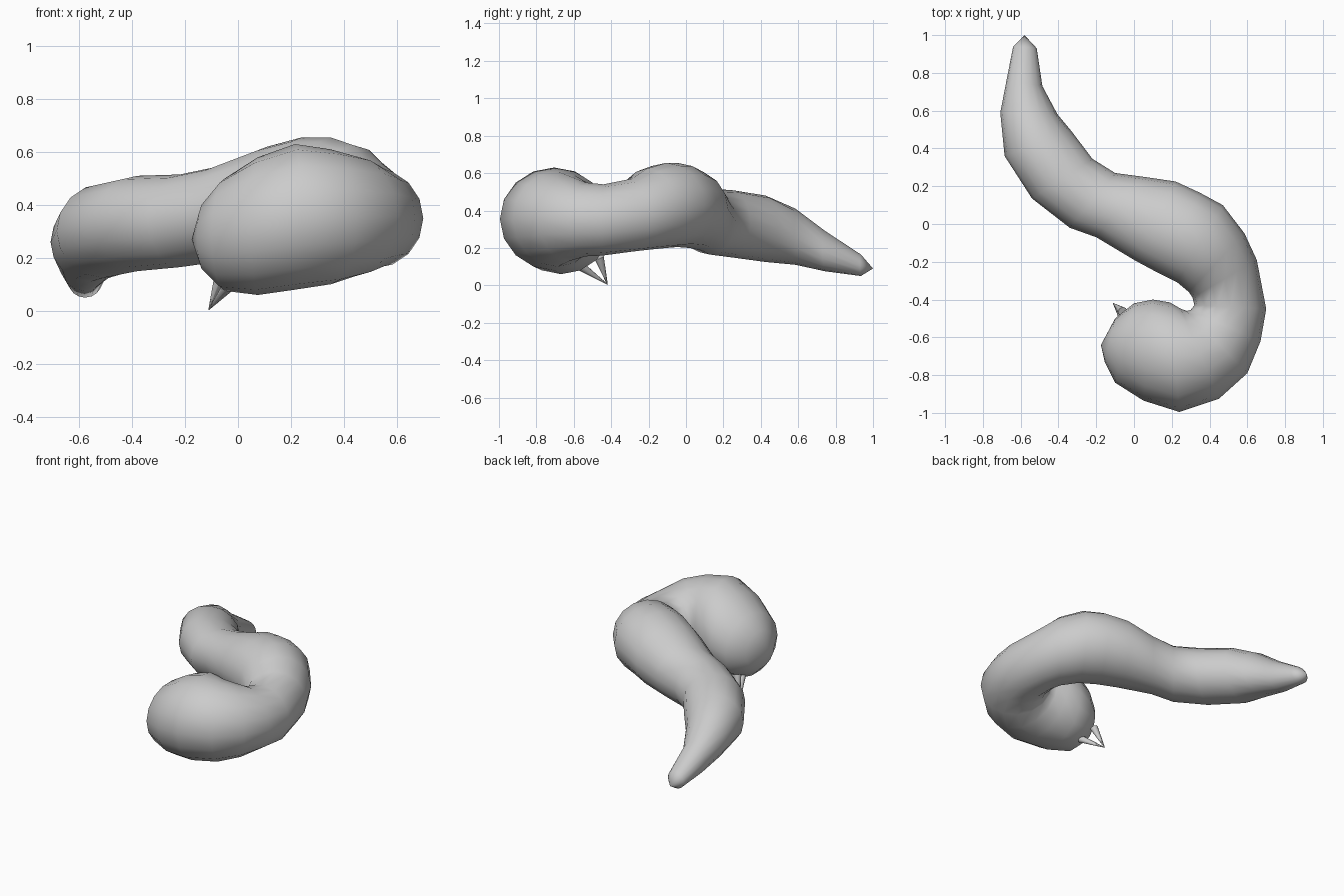
import bpy, bmesh, math
from mathutils import Vector

if "Cube" in bpy.data.objects:
    bpy.data.objects.remove(bpy.data.objects["Cube"])

SIDES = 16

def finish(bm, name, angle):
    bmesh.ops.recalc_face_normals(bm, faces=bm.faces)
    me = bpy.data.meshes.new(name)
    bm.to_mesh(me)
    bm.free()
    ob = bpy.data.objects.new(name, me)
    bpy.context.collection.objects.link(ob)
    bpy.ops.object.select_all(action='DESELECT')
    ob.select_set(True)
    bpy.context.view_layer.objects.active = ob
    bpy.ops.object.shade_smooth_by_angle(angle=math.radians(angle))
    return ob

def loft(name, rings, start, end):
    bm = bmesh.new()
    loops = []
    for lx, ly, rx, ry, lo, hi in rings:
        c = Vector(((lx + rx) / 2, (ly + ry) / 2, (lo + hi) / 2))
        h = Vector(((rx - lx) / 2, (ry - ly) / 2, 0))
        v = Vector((0, 0, (hi - lo) / 2))
        loops.append([bm.verts.new(c + h * math.cos(a) + v * math.sin(a))
                      for a in (2 * math.pi * i / SIDES for i in range(SIDES))])
    for a, b in zip(loops, loops[1:]):
        for i in range(SIDES):
            j = (i + 1) % SIDES
            bm.faces.new((a[i], a[j], b[j], b[i]))
    for point, ring in ((start, loops[0]), (end, loops[-1])):
        tip = bm.verts.new(point)
        for i in range(SIDES):
            bm.faces.new((tip, ring[i], ring[(i + 1) % SIDES]))
    return finish(bm, name, 80)

def spike(name, base, tip, radius):
    base, tip = Vector(base), Vector(tip)
    bm = bmesh.new()
    bmesh.ops.create_cone(bm, cap_ends=True, segments=8, radius1=radius,
                          radius2=0.002, depth=(tip - base).length)
    bmesh.ops.rotate(bm, verts=bm.verts,
                     matrix=(tip - base).to_track_quat('Z', 'Y').to_matrix())
    bmesh.ops.translate(bm, verts=bm.verts, vec=(base + tip) / 2)
    return finish(bm, name, 50)

# Curled body, tail to head: inner edge xy, outer edge xy, bottom, top
body = [
    (-.64, .94, -.515, .93, .05, .165),
    (-.675, .76, -.485, .73, .075, .29),
    (-.708, .59, -.405, .58, .11, .41),
    (-.685, .36, -.33, .49, .125, .48),
    (-.54, .135, -.22, .345, .15, .51),
    (-.34, -.02, -.10, .27, .165, .515),
    (-.20, -.07, .05, .25, .185, .545),
    (0, -.19, .22, .225, .20, .62),
    (.13, -.26, .35, .165, .205, .655),
    (.23, -.31, .47, .10, .20, .655),
    (.29, -.36, .585, -.05, .19, .625),
    (.31, -.39, .65, -.19, .18, .57),
    (.32, -.43, .70, -.45, .16, .54),
    (.30, -.455, .67, -.62, .155, .55),
    (.28, -.46, .60, -.79, .13, .585),
    (.25, -.45, .45, -.925, .10, .61),
    (.19, -.415, .24, -.995, .08, .63),
    (.10, -.40, .05, -.935, .06, .58),
    (0, -.42, -.10, -.84, .075, .50),
    (-.10, -.50, -.155, -.73, .15, .41),
]
loft("body", body, (-.58, 1.0, .09), (-.175, -.64, .27))

# Two pincers under the head, meeting at their points
tip = (-.11, -.42, .005)
spike("pincer_outer", (-.03, -.56, .10), tip, .025)
spike("pincer_inner", (-.06, -.465, .15), tip, .026)
